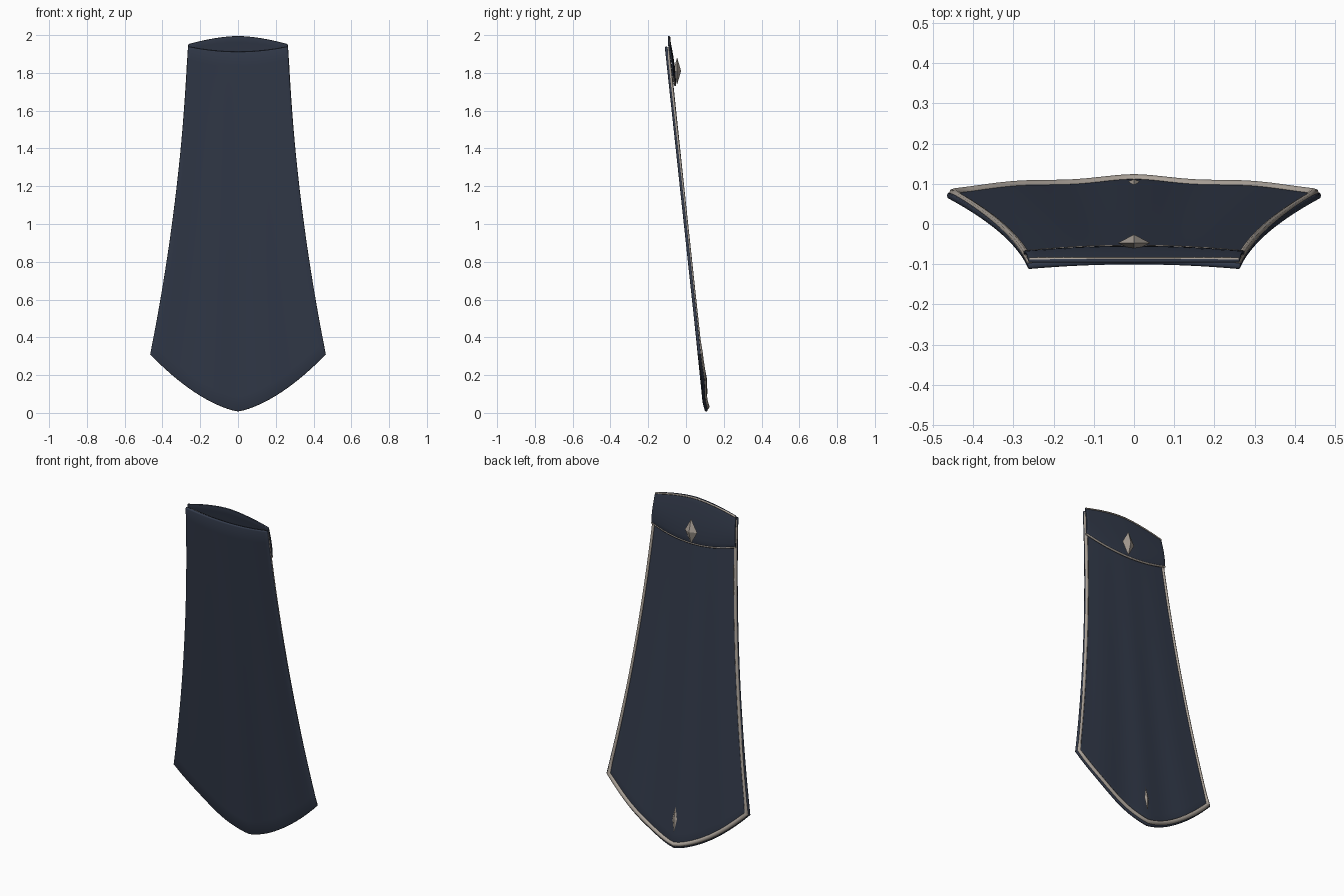
import bpy, bmesh, math
from mathutils import Vector

if "Cube" in bpy.data.objects:
    bpy.data.objects.remove(bpy.data.objects["Cube"])


def material(name, rgb):
    m = bpy.data.materials.new(name)
    m.diffuse_color = (*rgb, 1)
    m.use_nodes = True
    m.node_tree.nodes["Principled BSDF"].inputs["Base Color"].default_value = m.diffuse_color
    return m


NAVY = material("navy cloth", (0.032, 0.042, 0.068))
BEIGE = material("beige trim", (0.40, 0.355, 0.31))


def add_object(name, bm, mat):
    me = bpy.data.meshes.new(name)
    bm.to_mesh(me)
    bm.free()
    me.materials.append(mat)
    ob = bpy.data.objects.new(name, me)
    bpy.context.collection.objects.link(ob)
    return ob


def activate(ob):
    bpy.ops.object.select_all(action='DESELECT')
    ob.select_set(True)
    bpy.context.view_layer.objects.active = ob


# Cloth surfaces: u runs across (-1..1), t runs from top (0) to bottom (1)
def cape(u, t):
    x = u * (0.265 + 0.074 * t + 0.126 * t * t)
    a = abs(u)
    top = 1.912 + 0.028 * u * u
    bottom = 0.008 + 0.302 * (0.45 * a * a + 0.55 * a ** 1.25)
    z = top + (bottom - top) * t
    y = -0.096 + (1.94 - z) * 0.1035
    y -= 0.009 * u * u * (1 - t)
    y += 0.004 * t * math.cos(u * 3 * math.pi) * (1 - 0.5 * a)
    return Vector((x, y, z))


def flap(u, t):
    x = u * (0.263 + 0.011 * t)
    top = 1.952 + 0.043 * (1 - abs(u) ** 1.7)
    bottom = 1.735 + 0.045 * u * u
    z = top + (bottom - top) * t
    y = -0.092 + 0.034 * math.sin(t * math.pi / 2) - 0.014 * u * u * t
    return Vector((x, y, z))


def cloth(name, surf, nu, nt, thick):
    bm = bmesh.new()
    grid = [[bm.verts.new(surf(2 * i / nu - 1, j / nt)) for i in range(nu + 1)]
            for j in range(nt + 1)]
    for j in range(nt):
        for i in range(nu):
            bm.faces.new((grid[j][i], grid[j][i + 1], grid[j + 1][i + 1], grid[j + 1][i]))
    bm.normal_update()
    ob = add_object(name, bm, NAVY)
    s = ob.modifiers.new("thickness", 'SOLIDIFY')
    s.thickness, s.offset = thick, 0
    b = ob.modifiers.new("soft rim", 'BEVEL')
    b.width, b.segments, b.limit_method = thick * 0.35, 2, 'ANGLE'
    b.angle_limit = math.radians(60)
    activate(ob)
    for m in ("thickness", "soft rim"):
        bpy.ops.object.modifier_apply(modifier=m)
    bpy.ops.object.shade_smooth_by_angle(angle=math.radians(50))
    return ob


cloth("cape_sheet", cape, 32, 24, 0.016)
cloth("collar_flap", flap, 24, 8, 0.009)


# Piping: round cord along a path of points
def cord(name, points, radius, closed=False, radii=None):
    cu = bpy.data.curves.new(name, 'CURVE')
    cu.dimensions = '3D'
    cu.bevel_depth, cu.bevel_resolution, cu.use_fill_caps = radius, 2, True
    sp = cu.splines.new('POLY')
    sp.points.add(len(points) - 1)
    for k, p in enumerate(points):
        sp.points[k].co = (*p, 1)
        sp.points[k].radius = radii[k] if radii else 1
    sp.use_cyclic_u = closed
    cu.materials.append(BEIGE)
    ob = bpy.data.objects.new(name, cu)
    bpy.context.collection.objects.link(ob)
    activate(ob)
    bpy.ops.object.convert(target='MESH')
    bpy.ops.object.shade_smooth_by_angle(angle=math.radians(50))


N = 24
BACK = Vector((0, 0.006, 0))
eu, lo, hi = 0.972, 0.988, 0.006
left = [(-eu, hi + (lo - hi) * k / N) for k in range(N)]
low = [(-eu + 2 * eu * k / N, lo) for k in range(N)]
right = [(eu, lo + (hi - lo) * k / N) for k in range(N)]
upper = [(eu - 2 * eu * k / N, hi) for k in range(N)]
loop = left + low + right + upper
cord("cape_border", [cape(u, t) + BACK for u, t in loop], 0.010, True,
     [1.3 if t == lo else 0.9 for u, t in loop])

span = [2 * k / N - 1 for k in range(N + 1)]
cord("flap_lower_piping", [flap(u, 1) + Vector((0, 0.001, 0)) for u in span], 0.0055)
cord("flap_upper_piping", [flap(u * 0.99, 0.03) + Vector((0, 0.003, 0)) for u in span], 0.005)


# Gem-shaped studs with flat facets
def stud(name, centre, half):
    bm = bmesh.new()
    cx = Vector(centre)
    ring = [bm.verts.new(cx + Vector(d)) for d in
            ((half[0], 0, 0), (0, 0, half[2]), (-half[0], 0, 0), (0, 0, -half[2]))]
    for sy in (1, -1):
        tip = bm.verts.new(cx + Vector((0, sy * half[1], 0)))
        for k in range(4):
            bm.faces.new((ring[k], ring[(k + 1) % 4], tip))
    bmesh.ops.recalc_face_normals(bm, faces=bm.faces)
    return add_object(name, bm, BEIGE)


stud("clasp_gem", (0, -0.047, 1.81), (0.04, 0.021, 0.072))

# Slim leaf ornament near the hem, leaning with the cloth
leaf = stud("hem_leaf", (0, 0, 0), (0.015, 0.007, 0.076))
leaf.location = (0, 0.105, 0.175)
leaf.rotation_euler = (math.atan(0.1035), 0, 0)
